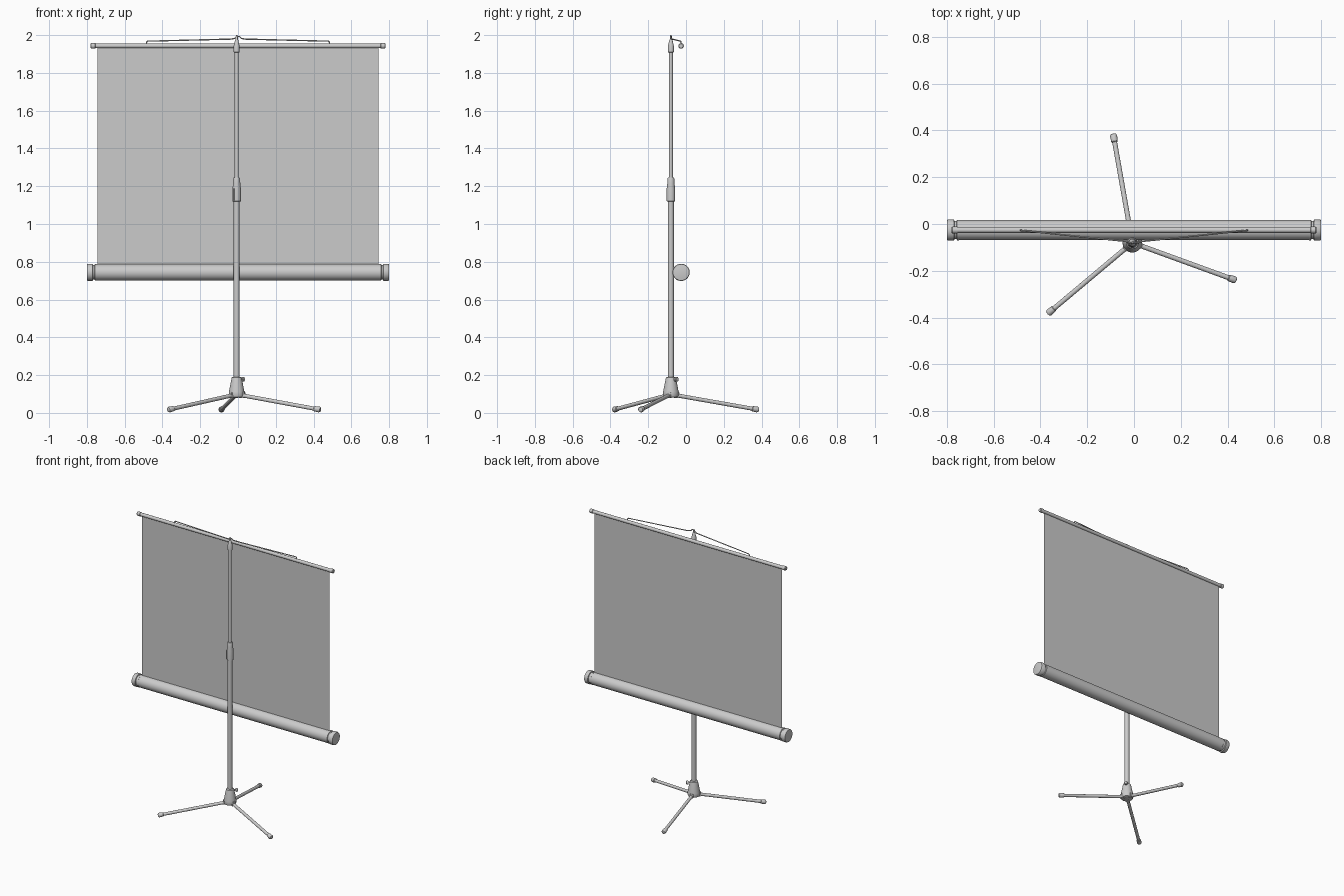
import bpy, bmesh, math
from mathutils import Vector

if "Cube" in bpy.data.objects:
    bpy.data.objects.remove(bpy.data.objects["Cube"])

PX, PY = -0.007, -0.08      # stand axis
RY = -0.026                 # screen plane


def lathe(name, profile, origin=(0, 0, 0), axis=(0, 0, 1), sides=32):
    """Revolve (radius, distance) points around an axis, with closed ends."""
    bm = bmesh.new()
    rings = []
    for r, d in profile:
        rings.append([bm.verts.new((r * math.cos(2 * math.pi * i / sides),
                                    r * math.sin(2 * math.pi * i / sides), d))
                      for i in range(sides)])
    for a, b in zip(rings, rings[1:]):
        for i in range(sides):
            j = (i + 1) % sides
            bm.faces.new((a[i], a[j], b[j], b[i]))
    bm.faces.new(rings[0][::-1])
    bm.faces.new(rings[-1])
    rot = Vector((0, 0, 1)).rotation_difference(Vector(axis).normalized())
    return finish(name, bm, origin, rot)


def finish(name, bm, origin, rot=None):
    bmesh.ops.recalc_face_normals(bm, faces=bm.faces)
    mesh = bpy.data.meshes.new(name)
    bm.to_mesh(mesh)
    bm.free()
    ob = bpy.data.objects.new(name, mesh)
    bpy.context.collection.objects.link(ob)
    ob.location = origin
    if rot:
        ob.rotation_mode = 'QUATERNION'
        ob.rotation_quaternion = rot
    bpy.ops.object.select_all(action='DESELECT')
    ob.select_set(True)
    bpy.context.view_layer.objects.active = ob
    bpy.ops.object.shade_smooth_by_angle(angle=math.radians(35))
    return ob


def box(name, size, origin, angle=0, bevel=0.003):
    bm = bmesh.new()
    bmesh.ops.create_cube(bm, size=1)
    bmesh.ops.scale(bm, vec=size, verts=bm.verts)
    bmesh.ops.bevel(bm, geom=bm.edges[:], offset=bevel, segments=2, affect='EDGES')
    ob = finish(name, bm, origin)
    ob.rotation_euler.z = angle
    return ob


def mirrored(half):
    """Complete a half profile (outer end first) about distance zero."""
    return [(r, -d) for r, d in half] + [(r, d) for r, d in reversed(half)]


# Telescoping pole, locking sleeve and top fitting
base = (PX, PY, 0)
lathe("lower_pole", [(0.0155, 0.10), (0.0155, 1.15)], base)
lathe("upper_pole", [(0.0105, 1.13), (0.0105, 1.93)], base)
lathe("locking_sleeve", [(0.018, 1.118), (0.0225, 1.121), (0.0225, 1.185), (0.019, 1.215),
                         (0.0185, 1.238), (0.016, 1.245), (0.0105, 1.246)], base)
box("sleeve_lever", (0.012, 0.012, 0.07), (PX - 0.015, PY - 0.015, 1.157), math.radians(45))
lathe("pole_top", [(0.0105, 1.908), (0.016, 1.91), (0.016, 1.943), (0.013, 1.952),
                   (0.009, 1.972), (0.006, 1.978), (0.006, 1.99), (0.0035, 1.999),
                   (0.001, 2.0)], base)

# Tripod hub with clamp screw
lathe("tripod_hub", [(0.030, 0.082), (0.038, 0.085), (0.042, 0.098), (0.041, 0.112),
                     (0.028, 0.178), (0.026, 0.188), (0.016, 0.191)], base)
knob_dir = (0.75, 0.66, 0)
lathe("hub_screw", [(0.005, 0.015), (0.005, 0.036), (0.012, 0.037), (0.012, 0.049),
                    (0.009, 0.052)], (PX, PY, 0.178), knob_dir, 20)

# Three splayed legs with brackets and rubber feet
for n, deg in enumerate((100, 220, 340), 1):
    a = math.radians(deg)
    c, s = math.cos(a), math.sin(a)
    start = Vector((PX + 0.024 * c, PY + 0.024 * s, 0.094))
    end = Vector((PX + 0.472 * c, PY + 0.472 * s, 0.0165))
    d, length = end - start, (end - start).length
    lathe(f"leg_{n}", [(0.0105, 0), (0.0105, length - 0.01)], start, d, 24)
    lathe(f"foot_{n}", [(0.0115, length - 0.036), (0.014, length - 0.033),
                        (0.0155, length - 0.008), (0.012, length - 0.001),
                        (0.006, length + 0.001)], start, d, 24)
    box(f"leg_bracket_{n}", (0.03, 0.027, 0.032),
        (PX + 0.03 * c, PY + 0.03 * s, 0.096), a)

# Roller case with stepped end caps
X = (1, 0, 0)
lathe("roller_case", mirrored([(0.043, 0.752)]), (0, RY, 0.744), X, 48)
for side, sx in (("left", -1), ("right", 1)):
    ax = (sx, 0, 0)
    lathe(f"case_cap_{side}", [(0.044, 0.748), (0.044, 0.757), (0.039, 0.759), (0.039, 0.768),
                               (0.0455, 0.77), (0.0455, 0.794), (0.043, 0.799),
                               (0.040, 0.80)], (0, RY, 0.744), ax, 48)
    lathe(f"bar_cap_{side}", [(0.012, 0.754), (0.0145, 0.756), (0.0145, 0.777),
                              (0.011, 0.781)], (0, RY, 1.943), ax, 24)
lathe("top_bar", mirrored([(0.012, 0.765)]), (0, RY, 1.943), X, 24)

# Fabric sheet
bm = bmesh.new()
bm.faces.new([bm.verts.new(p) for p in ((-0.745, 0, 0.76), (0.745, 0, 0.76),
                                        (0.745, 0, 1.943), (-0.745, 0, 1.943))])
finish("screen_fabric", bm, (0, RY, 0))

# Hanger wire hooked over the pole top
wire = bpy.data.curves.new("hanger_wire", 'CURVE')
wire.dimensions = '3D'
wire.bevel_depth = 0.0035
wire.bevel_resolution = 2
wire.use_fill_caps = True
half = [(0.485, RY, 1.948), (0.485, RY - 0.001, 1.962), (0.479, RY - 0.002, 1.968),
        (0.035, PY + 0.006, 1.979), (0.018, PY, 1.983), (0.008, PY, 1.992)]
points = [(-x, y, z) for x, y, z in half] + [(PX, PY, 1.995)] + half[::-1]
spline = wire.splines.new('POLY')
spline.points.add(len(points) - 1)
for p, co in zip(spline.points, points):
    p.co = (*co, 1)
bpy.context.collection.objects.link(bpy.data.objects.new("hanger_wire", wire))
